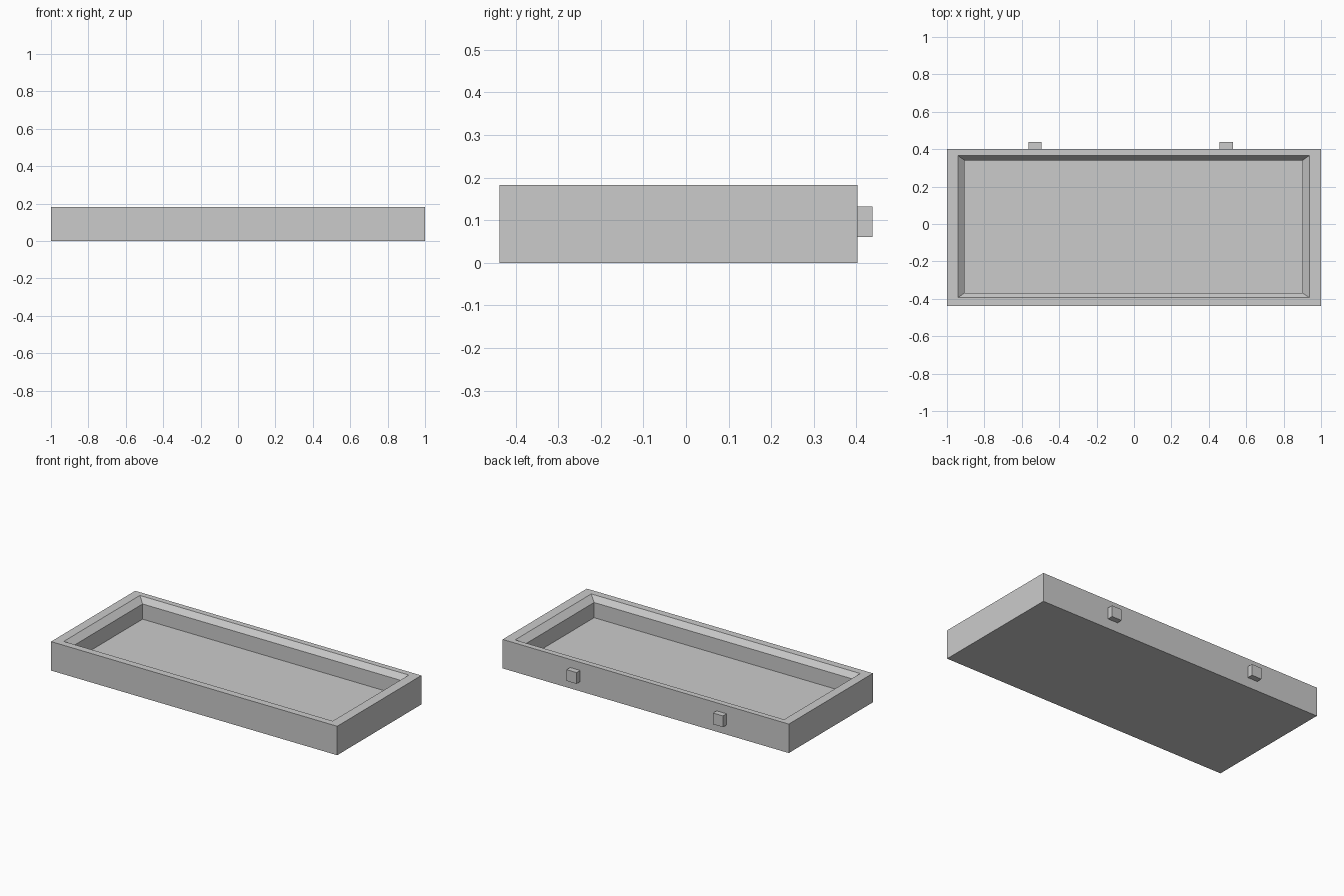
import bpy
import bmesh

cube = bpy.data.objects.get("Cube")
if cube:
    bpy.data.objects.remove(cube, do_unlink=True)

# Single plain grey
grey = bpy.data.materials.new("light_grey")
grey.use_nodes = True
colour = (0.6, 0.6, 0.6, 1)
grey.diffuse_color = colour
grey.node_tree.nodes["Principled BSDF"].inputs["Base Color"].default_value = colour


def ringed_solid(name, rings):
    """Skin a stack of rectangles (x0, x1, y0, y1, z) and cap both ends."""
    bm = bmesh.new()
    loops = [[bm.verts.new(p) for p in
              ((x0, y0, z), (x1, y0, z), (x1, y1, z), (x0, y1, z))]
             for x0, x1, y0, y1, z in rings]
    for low, high in zip(loops, loops[1:]):
        for i in range(4):
            j = (i + 1) % 4
            bm.faces.new((low[i], low[j], high[j], high[i]))
    bm.faces.new(loops[0][::-1])
    bm.faces.new(loops[-1])
    bmesh.ops.recalc_face_normals(bm, faces=bm.faces)
    mesh = bpy.data.meshes.new(name)
    bm.to_mesh(mesh)
    bm.free()
    mesh.materials.append(grey)
    obj = bpy.data.objects.new(name, mesh)
    bpy.context.collection.objects.link(obj)
    return obj


# Tray: outer walls, flat rim, sloped lip, inner walls and floor
TOP, LIP, FLOOR = 0.183, 0.149, 0.053
BACK = 0.402
ringed_solid("tray", [
    (-1, 1, -0.438, BACK, 0),
    (-1, 1, -0.438, BACK, TOP),
    (-0.942, 0.938, -0.394, 0.366, TOP),
    (-0.905, 0.9, -0.368, 0.34, LIP),
    (-0.905, 0.9, -0.368, 0.34, FLOOR),
])

# Two small pegs on the back wall
for name, x in (("right_peg", -0.53), ("left_peg", 0.493)):
    ringed_solid(name, [(x - 0.035, x + 0.035, BACK, 0.438, z)
                        for z in (0.061, 0.132)])
